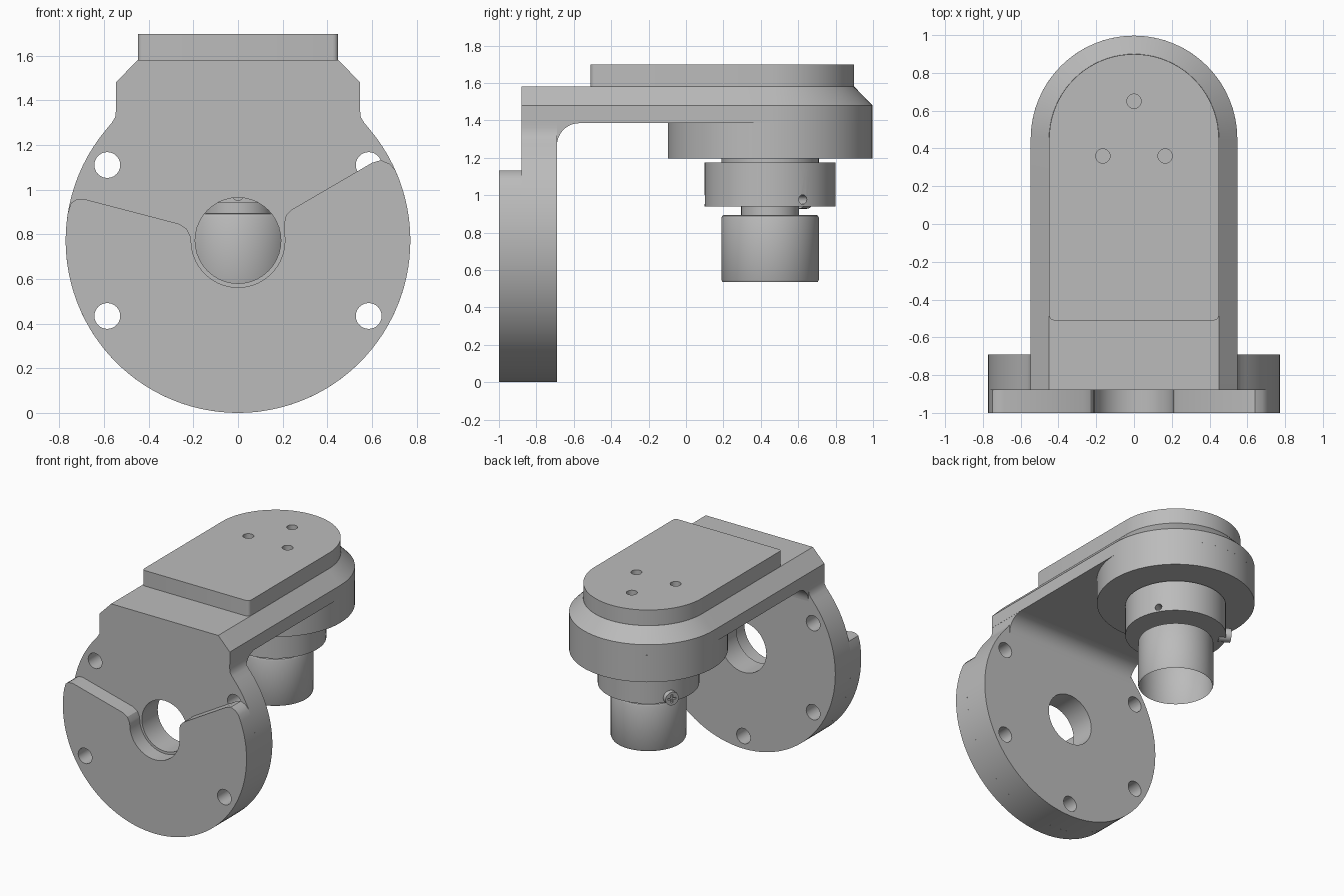
import bpy, bmesh, math
from mathutils import Vector, Matrix

if "Cube" in bpy.data.objects:
    bpy.data.objects.remove(bpy.data.objects["Cube"])

ZC, R = 0.772, 0.772        # flange disc centre height and radius
YC = 0.45                   # axis of the turned parts
grey = bpy.data.materials.new("machined grey")
grey.diffuse_color = (0.5, 0.5, 0.5, 1)
grey.use_nodes = True
grey.node_tree.nodes["Principled BSDF"].inputs["Base Color"].default_value = grey.diffuse_color


def arc(cx, cy, r, a0, a1, n):
    return [(cx + r * math.cos(math.radians(a0 + (a1 - a0) * i / n)),
             cy + r * math.sin(math.radians(a0 + (a1 - a0) * i / n))) for i in range(n + 1)]


def finish(name, bm, closed=True):
    if closed:
        bmesh.ops.recalc_face_normals(bm, faces=bm.faces)
    me = bpy.data.meshes.new(name)
    bm.to_mesh(me)
    bm.free()
    ob = bpy.data.objects.new(name, me)
    bpy.context.collection.objects.link(ob)
    me.materials.append(grey)
    smooth(me)
    return ob


def smooth(me):
    me.shade_smooth()
    me.set_sharp_from_angle(angle=math.radians(30))


def loft(name, loops):
    """Skin matching closed loops of 3D points and cap both ends."""
    bm = bmesh.new()
    rings = [[bm.verts.new(p) for p in loop] for loop in loops]
    n = len(rings[0])
    for a, b in zip(rings, rings[1:]):
        for i in range(n):
            j = (i + 1) % n
            bm.faces.new((a[i], a[j], b[j], b[i]))
    bm.faces.new(rings[0][::-1])
    bm.faces.new(rings[-1])
    return finish(name, bm)


def plate_y(name, pts, y0, y1):
    return loft(name, [[(x, y, z) for x, z in pts] for y in (y0, y1)])


def lathe(name, profile, closed=True):
    bm = bmesh.new()
    vs = [bm.verts.new((r, YC, z)) for r, z in profile]
    es = [bm.edges.new(e) for e in zip(vs, vs[1:])]
    bmesh.ops.spin(bm, geom=vs + es, cent=(0, YC, 0), axis=(0, 0, 1),
                   angle=2 * math.pi, steps=64, use_duplicate=False)
    bmesh.ops.remove_doubles(bm, verts=bm.verts, dist=1e-4)
    bmesh.ops.recalc_face_normals(bm, faces=bm.faces)
    return finish(name, bm, closed)


def rod(name, a, b, r, n=24):
    a, b = Vector(a), Vector(b)
    d = b - a
    bm = bmesh.new()
    bmesh.ops.create_cone(bm, cap_ends=True, segments=n, radius1=r, radius2=r, depth=d.length,
                          matrix=Matrix.Translation((a + b) / 2) @ d.to_track_quat('Z', 'Y').to_matrix().to_4x4())
    return finish(name, bm)


def cut(ob, cutters):
    for c in cutters:
        m = ob.modifiers.new("cut", 'BOOLEAN')
        m.operation, m.solver, m.object = 'DIFFERENCE', 'EXACT', c
    dg = bpy.context.evaluated_depsgraph_get()
    me = bpy.data.meshes.new_from_object(ob.evaluated_get(dg))
    ob.modifiers.clear()
    ob.data = me
    smooth(me)


def stadium(w, y0, z, corner=0.0):
    front = [(w, y0)] if not corner else arc(w - corner, y0 + corner, corner, -90, 0, 4)
    left = [(-x, y) for x, y in reversed(front)]
    return [(x, y, z) for x, y in front + arc(0, YC, w, 0, 180, 40) + left]


# Mounting flange: disc merging into the neck with concave shoulders
shoulder = [(0.565, 1.30), (0.55, 1.325), (0.546, 1.36), (0.546, 1.386)]
a = math.degrees(math.atan2(1.27 - ZC, 0.59))
outline = arc(0, ZC, R, 180 - a, 360 + a, 72) + shoulder + [(-x, z) for x, z in reversed(shoulder)]
flange = plate_y("mounting_flange", outline, -0.88, -0.69)

# Raised front pad with a sloped upper edge and a bore clearance
left_edge = [(-0.748, 0.94), (-0.725, 0.955), (-0.69, 0.958), (-0.265, 0.847), (-0.23, 0.825), (-0.213, 0.79)]
right_edge = [(0.207, 0.85), (0.215, 0.885), (0.24, 0.91), (0.60, 1.12), (0.64, 1.132), (0.68, 1.115)]
pad = plate_y("front_pad", arc(0, ZC, R, 24, -189, 64) + left_edge
              + arc(0, ZC, 0.21, 180, 360, 28) + right_edge, -1.0, -0.88)

# Bore and bolt holes on a 60 degree pattern; the lowest one is blind
bore = rod("bore_cutter", (0, -1.1, ZC), (0, -0.5, ZC), 0.192, 40)
bolts = {}
for ang in (30, 150, 210, 330, 270):
    x, z = 0.676 * math.cos(math.radians(ang)), ZC + 0.676 * math.sin(math.radians(ang))
    bolts[ang] = rod("bolt_cutter", (x, -0.84 if ang == 270 else -1.1, z), (x, -0.5, z), 0.058)
cut(flange, [bore] + list(bolts.values()))
cut(pad, [bolts[210], bolts[330]])

# Overhanging arm with chamfered rim, and the top cover
arm = loft("arm", [stadium(0.547, -0.88, 1.385), stadium(0.547, -0.88, 1.48), stadium(0.45, -0.88, 1.58)])
cover = loft("top_cover", [stadium(0.449, -0.51, 1.58, 0.025), stadium(0.449, -0.51, 1.698, 0.025)])
pins = [rod("pin_cutter", (x, y, 1.45), (x, y, 1.8), 0.038)
        for x, y in ((0, 0.65), (-0.165, 0.36), (0.165, 0.36))]
cut(arm, pins)
cut(cover, pins)

# Inside fillet between flange and arm
fillet = [(-0.70, 1.39), (-0.70, 1.265)] + arc(-0.57, 1.265, 0.12, 180, 90, 12) + [(-0.57, 1.39)]
loft("inside_fillet", [[(x, y, z) for y, z in fillet] for x in (-0.546, 0.546)])

# Round boss under the arm
lathe("boss", [(0, 1.40), (0.547, 1.40), (0.547, 1.195), (0, 1.195)])

# Collar with radial set screw holes
collar = lathe("collar", [(0, 1.2), (0.26, 1.2), (0.26, 1.175), (0.35, 1.175), (0.35, 0.94), (0, 0.94)])


def radial(ang, r, z=0.977):
    t = math.radians(ang)
    return Vector((r * math.cos(t), YC + r * math.sin(t), z))


holes = [rod("set_screw_cutter", radial(g, 0.25), radial(g, 0.45), 0.025, 16) for g in (30, 270)]
cut(collar, holes)

# Screw with a cross recess
screw = rod("set_screw", radial(150, 0.30), radial(150, 0.385), 0.05)
slots = []
for size in ((0.04, 0.06, 0.014), (0.04, 0.014, 0.06)):
    bm = bmesh.new()
    bmesh.ops.create_cube(bm, size=1, matrix=Matrix.Translation(radial(150, 0.385))
                          @ Matrix.Rotation(math.radians(150), 4, 'Z') @ Matrix.Diagonal((*size, 1)))
    slots.append(finish("slot_cutter", bm))
cut(screw, slots)

# Sleeve below the collar, open at the bottom
lathe("sleeve", [(0.155, 0.942), (0.155, 0.895), (0.245, 0.895), (0.256, 0.89), (0.261, 0.878),
                 (0.261, 0.548), (0.254, 0.535)], closed=False)

# Remove the cutters
for c in [bore, *bolts.values(), *pins, *holes, *slots]:
    bpy.data.objects.remove(c, do_unlink=True)
